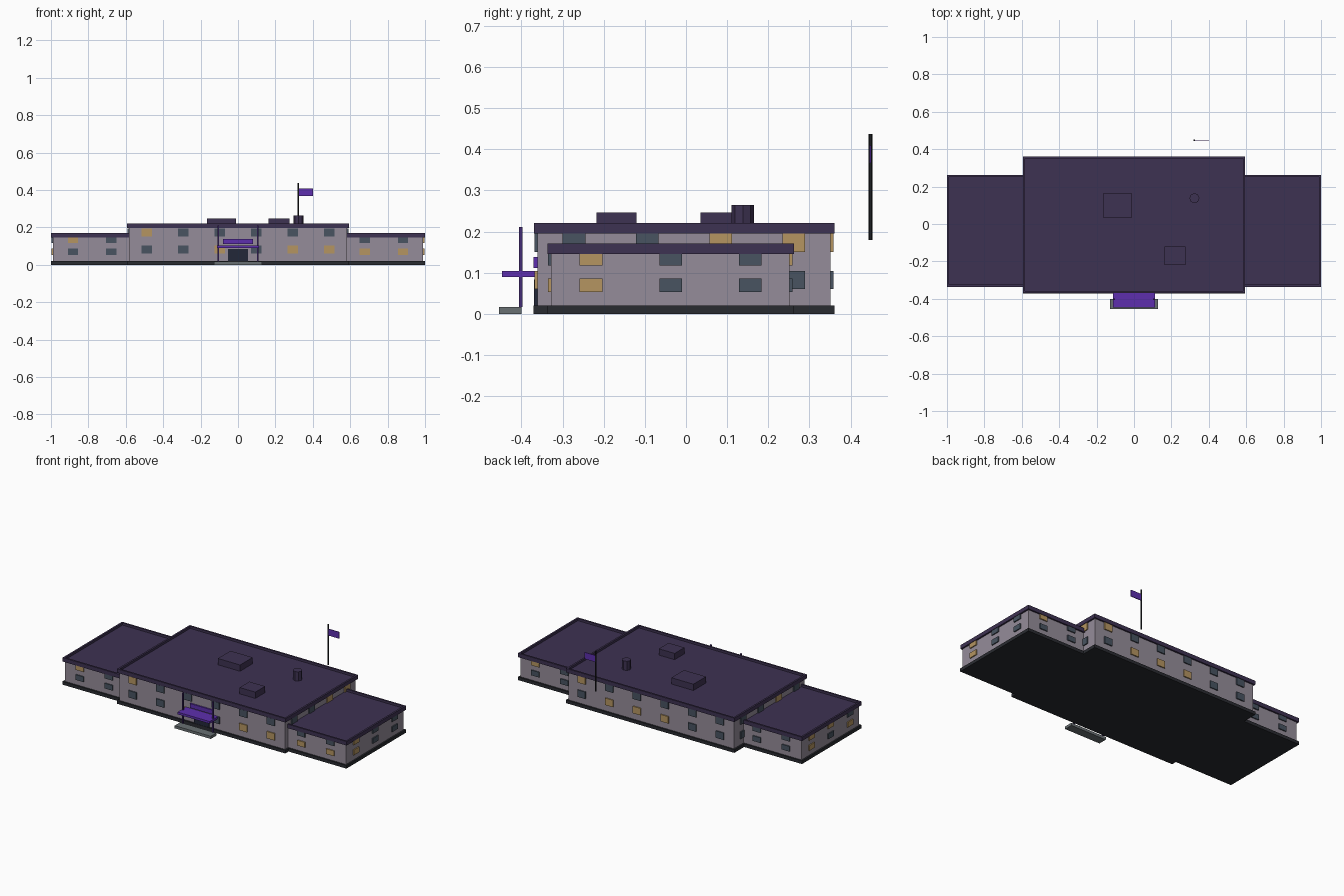
import bpy, bmesh
from mathutils import Matrix, Vector

if "Cube" in bpy.data.objects:
    bpy.data.objects.remove(bpy.data.objects["Cube"])


def material(name, rgb):
    m = bpy.data.materials.new(name)
    m.diffuse_color = (*rgb, 1)
    m.use_nodes = True
    m.node_tree.nodes["Principled BSDF"].inputs["Base Color"].default_value = m.diffuse_color
    return m


WALL = material("wall_grey", (0.30, 0.265, 0.32))
ROOF = material("roof_purple", (0.048, 0.032, 0.085))
BASE = material("plinth_dark", (0.022, 0.024, 0.03))
LIT = material("lit_glass", (0.46, 0.30, 0.12))
DARK = material("dark_glass", (0.065, 0.088, 0.12))
ACCENT = material("bright_purple", (0.11, 0.028, 0.42))
POST = material("post_purple", (0.06, 0.025, 0.18))
DOOR = material("door_dark", (0.016, 0.02, 0.04))
STONE = material("step_grey", (0.14, 0.16, 0.17))
METAL = material("pole_dark", (0.012, 0.013, 0.016))


def boxes(name, spans, mat):
    """One object made of boxes given as (x0, x1, y0, y1, z0, z1)."""
    bm = bmesh.new()
    for x0, x1, y0, y1, z0, z1 in spans:
        m = (Matrix.Translation(((x0 + x1) / 2, (y0 + y1) / 2, (z0 + z1) / 2))
             @ Matrix.Diagonal((x1 - x0, y1 - y0, z1 - z0, 1)))
        bmesh.ops.create_cube(bm, size=1, matrix=m)
    return finish(name, bm, mat)


def finish(name, bm, mat):
    me = bpy.data.meshes.new(name)
    bm.to_mesh(me)
    bm.free()
    me.materials.append(mat)
    ob = bpy.data.objects.new(name, me)
    bpy.context.collection.objects.link(ob)
    return ob


def cylinder(name, x, y, r, z0, z1, sides, mat):
    bm = bmesh.new()
    bmesh.ops.create_cone(bm, cap_ends=True, segments=sides, radius1=r, radius2=r, depth=z1 - z0,
                          matrix=Matrix.Translation((x, y, (z0 + z1) / 2)))
    return finish(name, bm, mat)


def parapet_roof(name, x0, x1, y0, y1, z0, z1, rim=0.016, drop=0.014):
    """Roof slab with a raised rim: top face inset and pushed down."""
    ob = boxes(name, [(x0, x1, y0, y1, z0, z1)], ROOF)
    bm = bmesh.new()
    bm.from_mesh(ob.data)
    bm.normal_update()
    top = [f for f in bm.faces if f.normal.z > 0.9]
    bmesh.ops.inset_region(bm, faces=top, thickness=rim)
    inner = bmesh.ops.extrude_face_region(bm, geom=top)
    bmesh.ops.delete(bm, geom=top, context='FACES_ONLY')
    verts = [v for v in inner["geom"] if isinstance(v, bmesh.types.BMVert)]
    bmesh.ops.translate(bm, verts=verts, vec=Vector((0, 0, -drop)))
    bmesh.ops.recalc_face_normals(bm, faces=bm.faces)
    bm.to_mesh(ob.data)
    bm.free()


def block(name, x0, x1, y0, y1, top):
    """Plinth, walls and roof of one building volume."""
    g = 0.01
    boxes(name + "_plinth", [(x0 - g, x1 + g, y0 - g, y1 + g, 0, 0.02)], BASE)
    boxes(name + "_walls", [(x0, x1, y0, y1, 0.02, top - 0.02)], WALL)
    parapet_roof(name + "_roof", x0 - g, x1 + g, y0 - g + .002, y1 + g, top - 0.025, top)


def windows(name, axis, face, out, centres, rows, h, lit):
    """Window panes on one wall; lit holds a string of 0/1 per row."""
    w, d = 0.0275, 0.007
    spans = {"0": [], "1": []}
    for z, flags in zip(rows, lit):
        for c, flag in zip(centres, flags):
            a, b = sorted((face - out * 0.004, face + out * d))
            xy = (c - w, c + w, a, b) if axis == "x" else (a, b, c - w, c + w)
            spans[flag].append((*xy, z - h / 2, z + h / 2))
    for flag, label, mat in (("0", "dark", DARK), ("1", "lit", LIT)):
        if spans[flag]:
            boxes(f"{name}_{label}_windows", spans[flag], mat)


# Building volumes
block("main", -0.583, 0.583, -0.361, 0.351, 0.221)
block("right_wing", 0.57, 0.99, -0.328, 0.252, 0.171)
block("left_wing", -0.99, -0.57, -0.328, 0.252, 0.171)

# Main block windows (upper row, lower row)
rows = (0.173, 0.082)
cols = [-0.4875 + 0.195 * i for i in range(6)]
windows("main_front", "x", -0.361, -1, cols, rows, 0.044, ("100000", "001011"))
windows("main_back", "x", 0.351, 1, cols, rows, 0.044, ("000001", "001110"))
side = [-0.272 + 0.178 * i for i in range(4)]
windows("main_right", "y", 0.583, 1, side, rows, 0.044, ("0011", "0000"))
windows("main_left", "y", -0.583, -1, side, rows, 0.044, ("0100", "0000"))

# Wing windows
rows = (0.134, 0.07)
ends = [-0.231, -0.0375, 0.156]
for label, s, front, back, end in (("right_wing", 1, ("00", "11"), ("01", "00"), ("100", "100")),
                                   ("left_wing", -1, ("01", "00"), ("00", "00"), ("011", "101"))):
    cols = [s * 0.677, s * 0.882]
    windows(label + "_front", "x", -0.328, -1, cols, rows, 0.033, front)
    windows(label + "_back", "x", 0.252, 1, cols, rows, 0.033, back)
    windows(label + "_end", "y", s * 0.99, s, ends, rows, 0.033, end)

# Entrance
boxes("door", [(-0.053, 0.053, -0.369, -0.355, 0.018, 0.084)], DOOR)
boxes("entrance_sign", [(-0.08, 0.08, -0.37, -0.355, 0.111, 0.138)], ACCENT)
boxes("canopy", [(-0.113, 0.113, -0.447, -0.361, 0.09, 0.104)], ACCENT)
boxes("canopy_posts", [(s * 0.106 - 0.0045, s * 0.106 + 0.0045, -0.406, -0.397, 0.017, 0.211)
                       for s in (-1, 1)], POST)
boxes("entrance_step", [(-0.127, 0.127, -0.455, -0.4, 0, 0.017)], STONE)

# Rooftop equipment
boxes("large_roof_unit", [(-0.166, -0.01, 0.035, 0.162, 0.2, 0.247)], ROOF)
boxes("small_roof_unit", [(0.164, 0.275, -0.218, -0.12, 0.2, 0.247)], ROOF)
cylinder("roof_vent", 0.323, 0.138, 0.027, 0.2, 0.265, 8, ROOF)

# Flag behind the building
cylinder("flag_pole", 0.322, 0.448, 0.005, 0.18, 0.437, 6, METAL)
boxes("flag", [(0.322, 0.4, 0.446, 0.45, 0.367, 0.409)], ACCENT)
